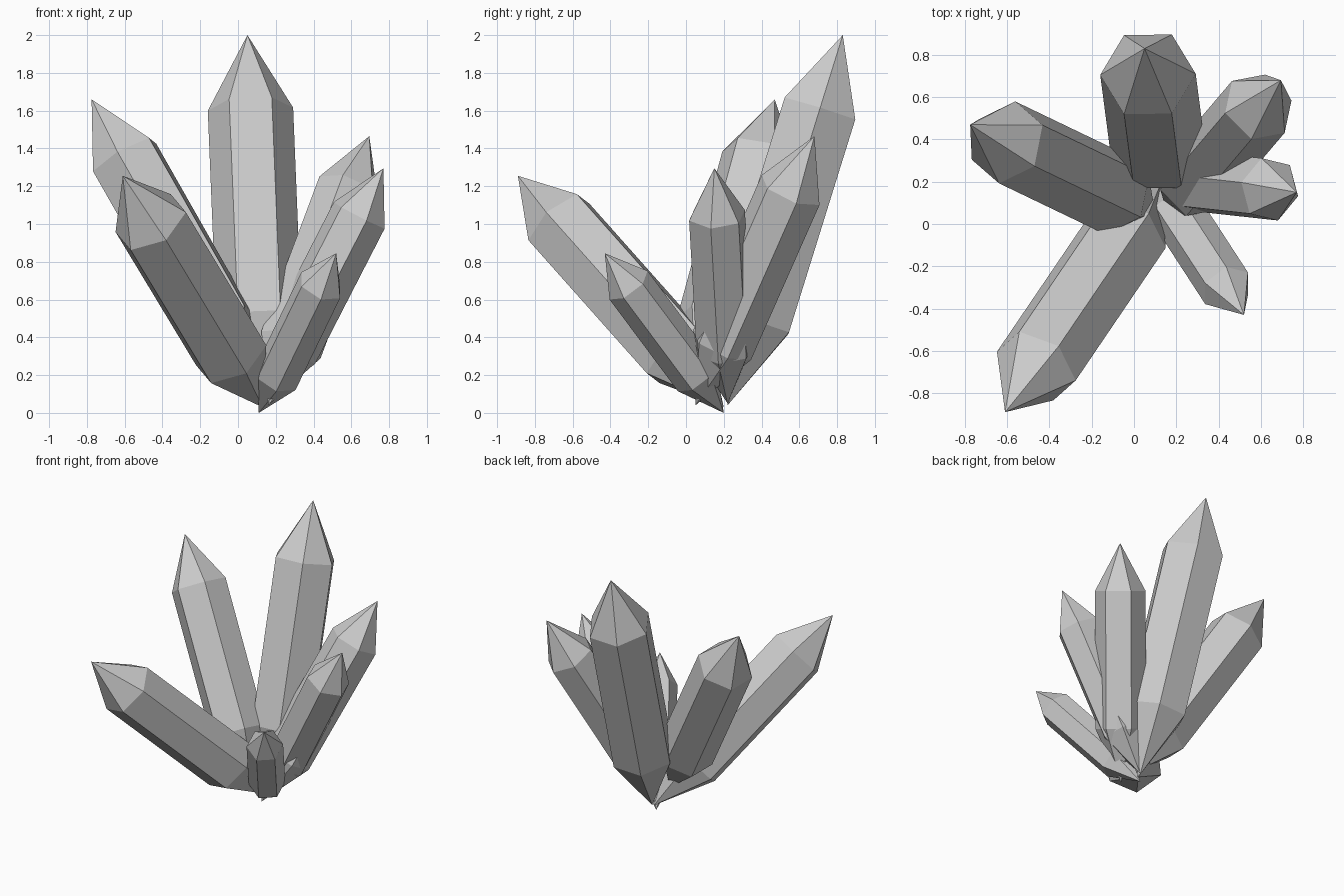
import bpy
import bmesh
from math import cos, sin, pi
from mathutils import Vector

if "Cube" in bpy.data.objects:
    bpy.data.objects.remove(bpy.data.objects["Cube"])

SIDES = 6


def crystal(name, base, tip, radius, corner):
    """Double-pointed six-sided prism; 'corner' points towards one of its edges."""
    base, tip = Vector(base), Vector(tip)
    axis = (tip - base).normalized()
    u = Vector(corner)
    u = (u - axis * u.dot(axis)).normalized()
    v = axis.cross(u)
    bm = bmesh.new()
    rings = []
    for f in (0.225, 0.8):
        c = base.lerp(tip, f)
        rings.append([bm.verts.new(c + radius * (u * cos(2 * pi * i / SIDES) + v * sin(2 * pi * i / SIDES)))
                      for i in range(SIDES)])
    low, high = rings
    root, point = bm.verts.new(base), bm.verts.new(tip)
    for i in range(SIDES):
        j = (i + 1) % SIDES
        bm.faces.new((low[i], low[j], high[j], high[i]))
        bm.faces.new((high[i], high[j], point))
        bm.faces.new((low[j], low[i], root))
    bmesh.ops.recalc_face_normals(bm, faces=bm.faces)
    mesh = bpy.data.meshes.new(name)
    bm.to_mesh(mesh)
    bm.free()
    obj = bpy.data.objects.new(name, mesh)
    bpy.context.collection.objects.link(obj)
    return obj


# Six crystals fanning out from a shared root
crystal("tall_back_crystal", (0.13, 0.22, 0.04), (0.05, 0.83, 2.0), 0.226, (1, 0, 0))
crystal("front_left_crystal", (0.13, 0.20, 0.03), (-0.61, -0.89, 1.255), 0.205, (0.18, -0.07, 0.055))
crystal("back_left_crystal", (0.10, 0.05, 0.12), (-0.775, 0.47, 1.66), 0.20, (0.02, 0.195, 0))
crystal("back_right_crystal", (0.16, 0.05, 0.04), (0.695, 0.68, 1.465), 0.175, (0.158, 0.03, -0.073))
crystal("right_crystal", (0.13, 0.22, 0.05), (0.77, 0.15, 1.295), 0.155, (0.04, -0.153, -0.03))
crystal("small_front_right_crystal", (0.11, 0.20, 0.0), (0.52, -0.43, 0.845), 0.126, (0, -0.1, -0.08))
